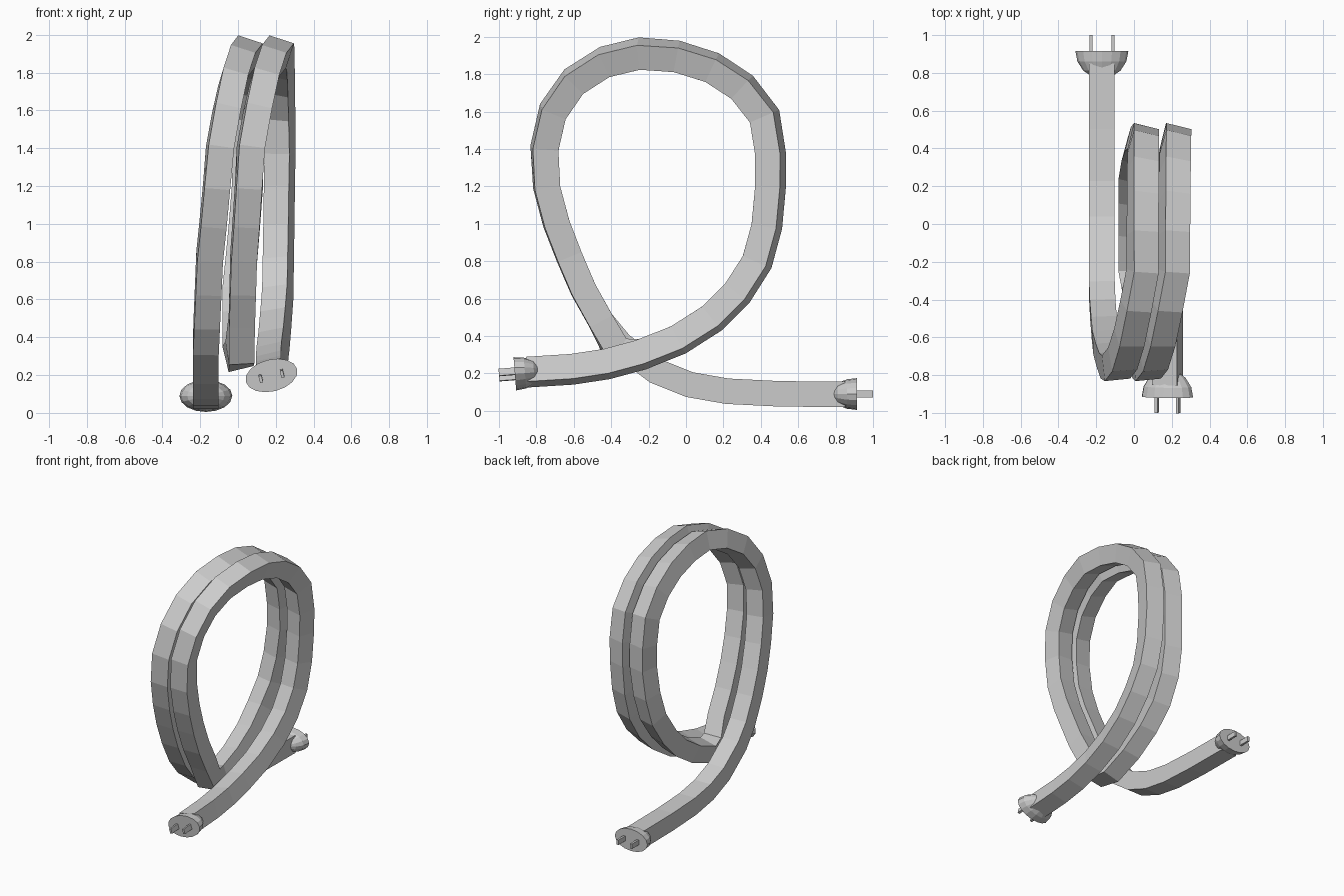
import bpy, bmesh, math
from mathutils import Vector, Matrix

if "Cube" in bpy.data.objects:
    bpy.data.objects.remove(bpy.data.objects["Cube"])

H = 0.068  # half thickness of the square cable

# Side-view (y, z) paths: floor run, one shared loop, and the loose end
floor = [(.85, .088), (.5, .091), (.22, .105), (.02, .14), (-.16, .212), (-.35, .355)]
loop = [(-.455, .48), (-.55, .65), (-.625, .825), (-.693, 1.0), (-.745, 1.195),
        (-.757, 1.405), (-.712, 1.6), (-.6, 1.76), (-.435, 1.865), (-.25, 1.91),
        (-.05, 1.895), (.14, 1.835), (.3, 1.73), (.42, 1.575), (.452, 1.375),
        (.452, 1.2), (.432, .985), (.38, .795), (.275, .63), (.14, .495),
        (-.04, .38), (-.24, .30)]
tail = [(-.425, .25), (-.61, .222), (-.85, .207)]

# Sideways drift along each turn, and the twist shared by both: (loop index, value)
drift_1 = [(0, -.165), (2, -.15), (5, -.095), (9, .045), (15, .05), (18, 0), (21, 0)]
drift_2 = [(0, .02), (2, .03), (5, .068), (9, .21), (14, .222), (18, .21), (21, .18)]
twist = [(0, .02), (4, .06), (9, .31), (14, .24), (21, .24)]


def lerp(keys, i):
    for (a, va), (b, vb) in zip(keys, keys[1:]):
        if i <= b:
            return va + (vb - va) * (i - a) / (b - a)
    return keys[-1][1]


def turn(drift):
    return [(Vector((lerp(drift, i), y, z)), lerp(twist, i)) for i, (y, z) in enumerate(loop)]


def frame(t, roll):
    """Side and outward axes of the section for heading t."""
    s = Vector((1, 0, 0))
    s = (s - t * s.dot(t)).normalized()
    o = s.cross(t)
    c, n = math.cos(roll), math.sin(roll)
    return s * c - o * n, o * c + s * n


def make_object(name, bm):
    bmesh.ops.recalc_face_normals(bm, faces=bm.faces)
    me = bpy.data.meshes.new(name)
    bm.to_mesh(me)
    bm.free()
    ob = bpy.data.objects.new(name, me)
    bpy.context.collection.objects.link(ob)
    return ob


def bridge(bm, rings):
    n = len(rings[0])
    for a, b in zip(rings, rings[1:]):
        for k in range(n):
            bm.faces.new((a[k], a[(k + 1) % n], b[(k + 1) % n], b[k]))
    bm.faces.new(rings[0])
    bm.faces.new(rings[-1])


# Cable: square section swept along the whole path with mitred corners
path = [(Vector((-.17, y, z)), 0) for y, z in floor] + turn(drift_1)
path += [(Vector((.01, -.37, .32)), .12)] + turn(drift_2)
path += [(Vector((.177, y, z)), .24) for y, z in tail]
bm = bmesh.new()
rings = []
for i, (p, roll) in enumerate(path):
    before = (p - path[i - 1][0]).normalized() if i else None
    after = (path[i + 1][0] - p).normalized() if i < len(path) - 1 else before
    before = before or after
    t = (before + after).normalized()
    s, o = frame(t, roll)
    miter = 1 / t.dot(after)
    rings.append([bm.verts.new(p + s * (a * H) + o * (b * H * miter))
                  for a, b in ((-1, -1), (1, -1), (1, 1), (-1, 1))])
bridge(bm, rings)
make_object("cable", bm)


# Plug: half ellipsoid with its flat face outwards, plus two pins
def plug(name, centre, t, roll):
    t = t.normalized()
    s, o = frame(t, roll)
    m = Matrix((s, o, t)).transposed().to_4x4()
    m.translation = centre
    bm = bmesh.new()
    rings = []
    for a in (0, 22, 45, 67, 85):
        r, d = math.cos(math.radians(a)), -.145 * math.sin(math.radians(a))
        rings.append([bm.verts.new(m @ Vector((.14 * r * math.cos(k * math.tau / 16),
                                               .085 * r * math.sin(k * math.tau / 16), d)))
                      for k in range(16)])
    bridge(bm, rings)
    make_object(name + "_body", bm)
    for side, label in ((-1, "left"), (1, "right")):
        bm = bmesh.new()
        bmesh.ops.create_cube(bm, size=1, matrix=m @ Matrix.Translation((side * .058, 0, .033))
                              @ Matrix.Diagonal((.016, .038, .104, 1)))
        make_object(f"{name}_{label}_pin", bm)


plug("floor_plug", Vector((-.17, .915, .09)), Vector((0, 1, 0)), 0)
plug("raised_plug", Vector((.177, -.915, .198)), Vector((0, -1, -.08)), .24)
